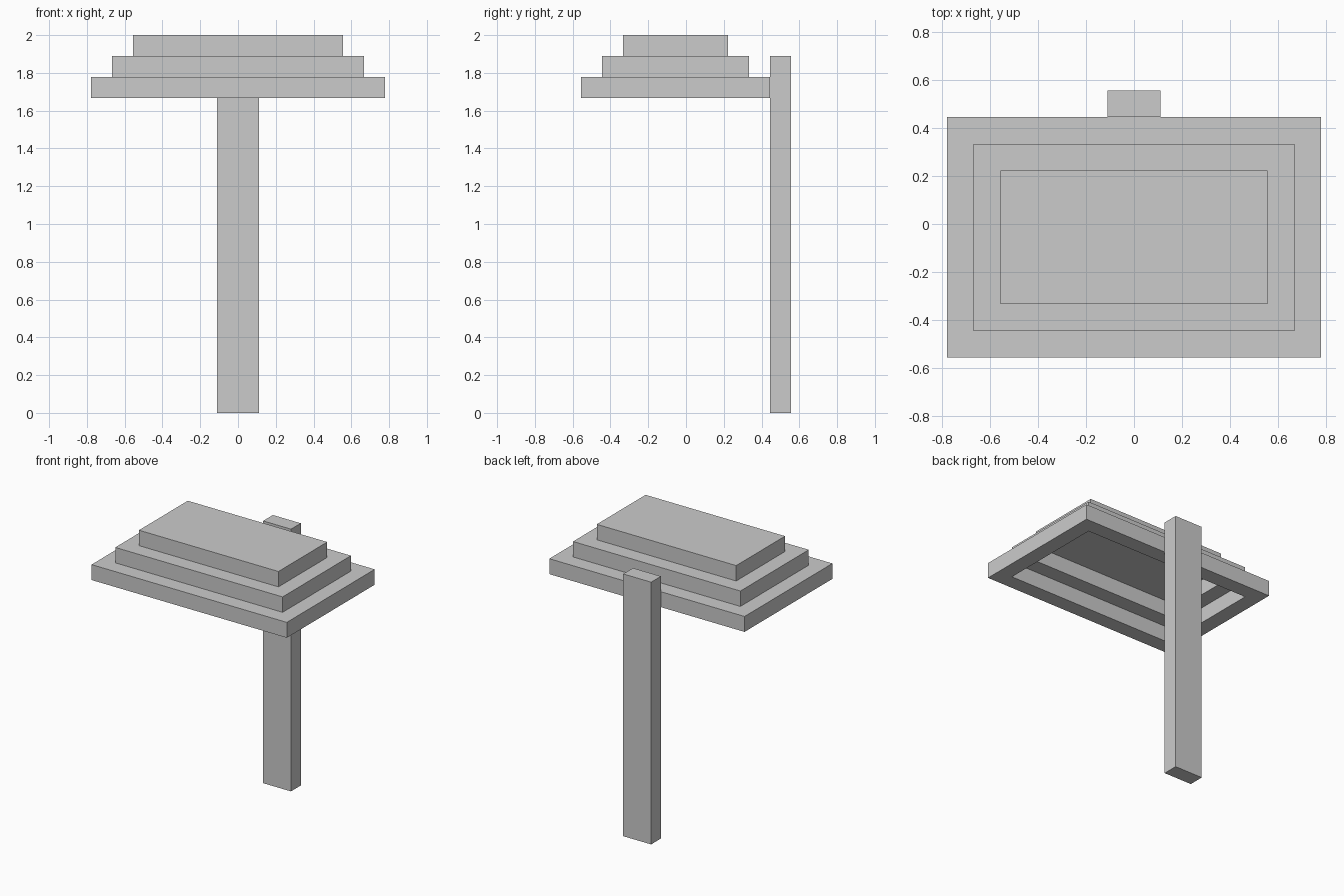
import bpy, bmesh

if "Cube" in bpy.data.objects:
    bpy.data.objects.remove(bpy.data.objects["Cube"])

U = 1 / 9          # block size of the model
CY = -0.5 * U      # centre line of the canopy


def make_object(name, bm):
    bmesh.ops.recalc_face_normals(bm, faces=bm.faces)
    mesh = bpy.data.meshes.new(name)
    bm.to_mesh(mesh)
    bm.free()
    obj = bpy.data.objects.new(name, mesh)
    bpy.context.collection.objects.link(obj)
    return obj


def box(name, lo, hi):
    bm = bmesh.new()
    bmesh.ops.create_cube(bm, size=1)
    for v in bm.verts:
        v.co = [(a + b) / 2 + c * (b - a) for a, b, c in zip(lo, hi, v.co)]
    return make_object(name, bm)


def frame(name, hx, hy, wall, z0, z1):
    """Open rectangular ring, centred on the canopy."""
    bm = bmesh.new()

    def loop(inset, z):
        x, y = hx - inset, hy - inset
        return [bm.verts.new((sx * x, CY + sy * y, z))
                for sx, sy in ((-1, -1), (1, -1), (1, 1), (-1, 1))]

    loops = [loop(0, z0), loop(0, z1), loop(wall, z1), loop(wall, z0)]
    for k in range(4):
        a, b = loops[k], loops[(k + 1) % 4]
        for i in range(4):
            j = (i + 1) % 4
            bm.faces.new((a[i], a[j], b[j], b[i]))
    return make_object(name, bm)


# Upright post behind the canopy
box("post", (-U, 4 * U, 0), (U, 5 * U, 17 * U))

# Two hollow stepped tiers
frame("canopy_lower_tier", 7 * U, 4.5 * U, U, 15 * U, 16 * U)
frame("canopy_middle_tier", 6 * U, 3.5 * U, U, 16 * U, 17 * U)

# Solid cap closing the canopy
box("canopy_top", (-5 * U, -3 * U, 17 * U), (5 * U, 2 * U, 18 * U))
